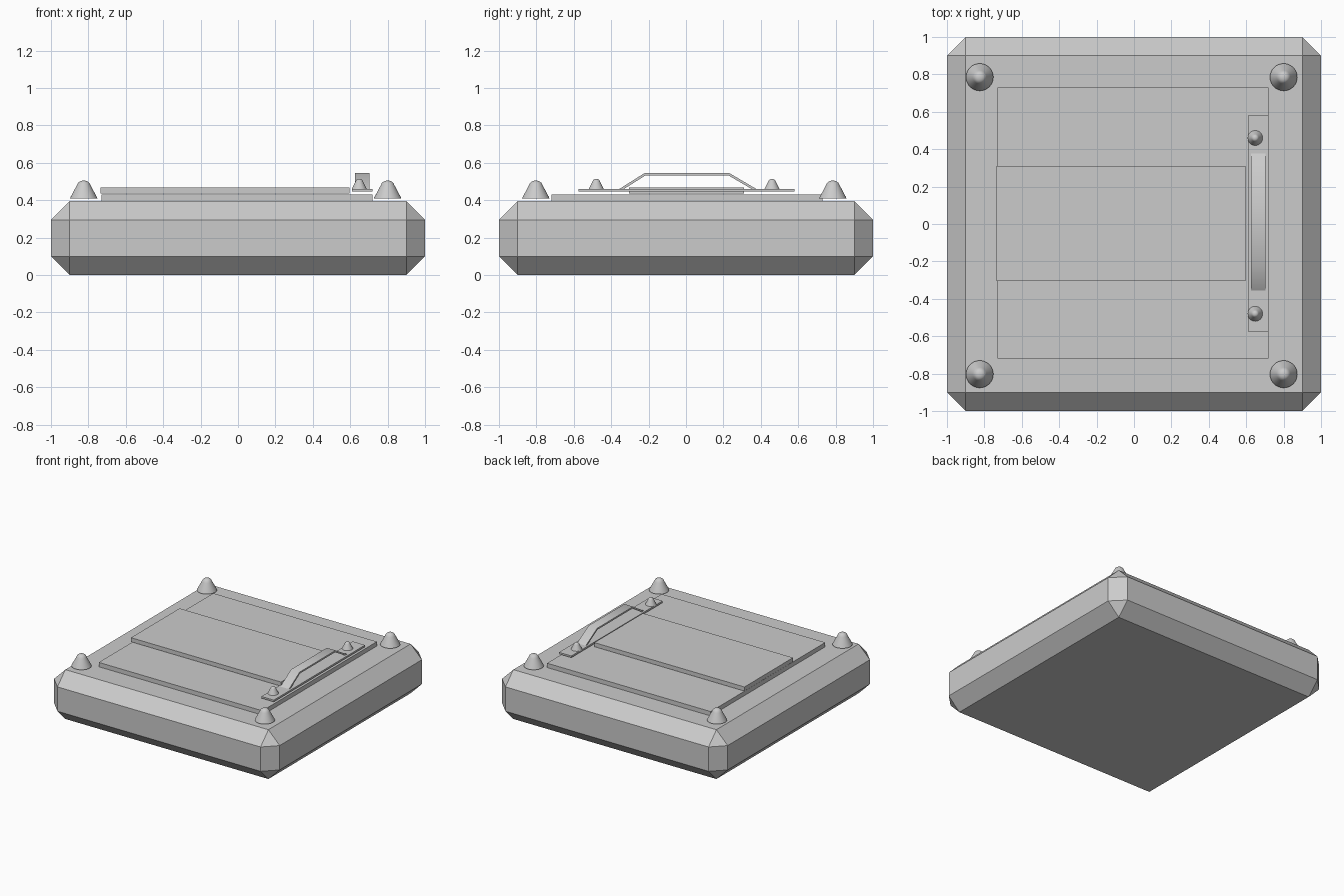
import bpy, bmesh
from math import cos, sin, tau

if "Cube" in bpy.data.objects:
    bpy.data.objects.remove(bpy.data.objects["Cube"])


def make_object(name, bm):
    bmesh.ops.recalc_face_normals(bm, faces=bm.faces[:])
    mesh = bpy.data.meshes.new(name)
    bm.to_mesh(mesh)
    bm.free()
    ob = bpy.data.objects.new(name, mesh)
    bpy.context.collection.objects.link(ob)
    return ob


def box(name, x, y, z, chamfer=0):
    bm = bmesh.new()
    bmesh.ops.create_cube(bm, size=1)
    for v in bm.verts:
        for i, (lo, hi) in enumerate((x, y, z)):
            v.co[i] = lo + (v.co[i] + 0.5) * (hi - lo)
    if chamfer:
        bmesh.ops.bevel(bm, geom=bm.edges[:], offset=chamfer, segments=1,
                        affect='EDGES', profile=0.5)
    return make_object(name, bm)


def smooth(ob, angle):
    bpy.ops.object.select_all(action='DESELECT')
    ob.select_set(True)
    bpy.context.view_layer.objects.active = ob
    bpy.ops.object.shade_smooth_by_angle(angle=angle)


def stud(name, x, y, z, radius, height, sides=32):
    # Lathed cone with a rounded tip
    profile = [(1, 0), (0.97, 0.06), (0.5, 0.74), (0.42, 0.87), (0.29, 0.95), (0.15, 0.99)]
    bm = bmesh.new()
    rings = [[bm.verts.new((x + radius * r * cos(tau * i / sides),
                            y + radius * r * sin(tau * i / sides),
                            z + height * h)) for i in range(sides)]
             for r, h in profile]
    tip = bm.verts.new((x, y, z + height))
    bm.faces.new(rings[0][::-1])
    for i in range(sides):
        j = (i + 1) % sides
        for a, b in zip(rings, rings[1:]):
            bm.faces.new((a[i], a[j], b[j], b[i]))
        bm.faces.new((rings[-1][i], rings[-1][j], tip))
    smooth(make_object(name, bm), 0.9)


# Chamfered body and stacked lid panels
box("body", (-1, 1), (-1, 1), (0, 0.395), 0.1)
box("lower_panel", (-0.73, 0.72), (-0.72, 0.73), (0.39, 0.43))
box("upper_panel", (-0.735, 0.595), (-0.305, 0.31), (0.435, 0.468))
box("handle_plate", (0.61, 0.72), (-0.575, 0.58), (0.446, 0.46))

# Corner studs
for x in (-0.825, 0.80):
    for y in (-0.803, 0.785):
        stud("corner_stud", x, y, 0.41, 0.073, 0.095)

# Handle bolts
for y in (-0.48, 0.46):
    stud("handle_bolt", 0.648, y, 0.46, 0.04, 0.054)

# Bent strap handle: side outline extruded across its width
outline = [(-0.36, 0.458), (-0.222, 0.545), (0.232, 0.545), (0.38, 0.458),
           (0.355, 0.458), (0.228, 0.532), (-0.218, 0.532), (-0.335, 0.458)]
bm = bmesh.new()
left = [bm.verts.new((0.625, y, z)) for y, z in outline]
right = [bm.verts.new((0.702, y, z)) for y, z in outline]
for i in range(8):
    j = (i + 1) % 8
    bm.faces.new((left[i], left[j], right[j], right[i]))
for i in range(3):
    for side in (left, right):
        bm.faces.new((side[i], side[i + 1], side[6 - i], side[7 - i]))
smooth(make_object("handle", bm), 0.7)
